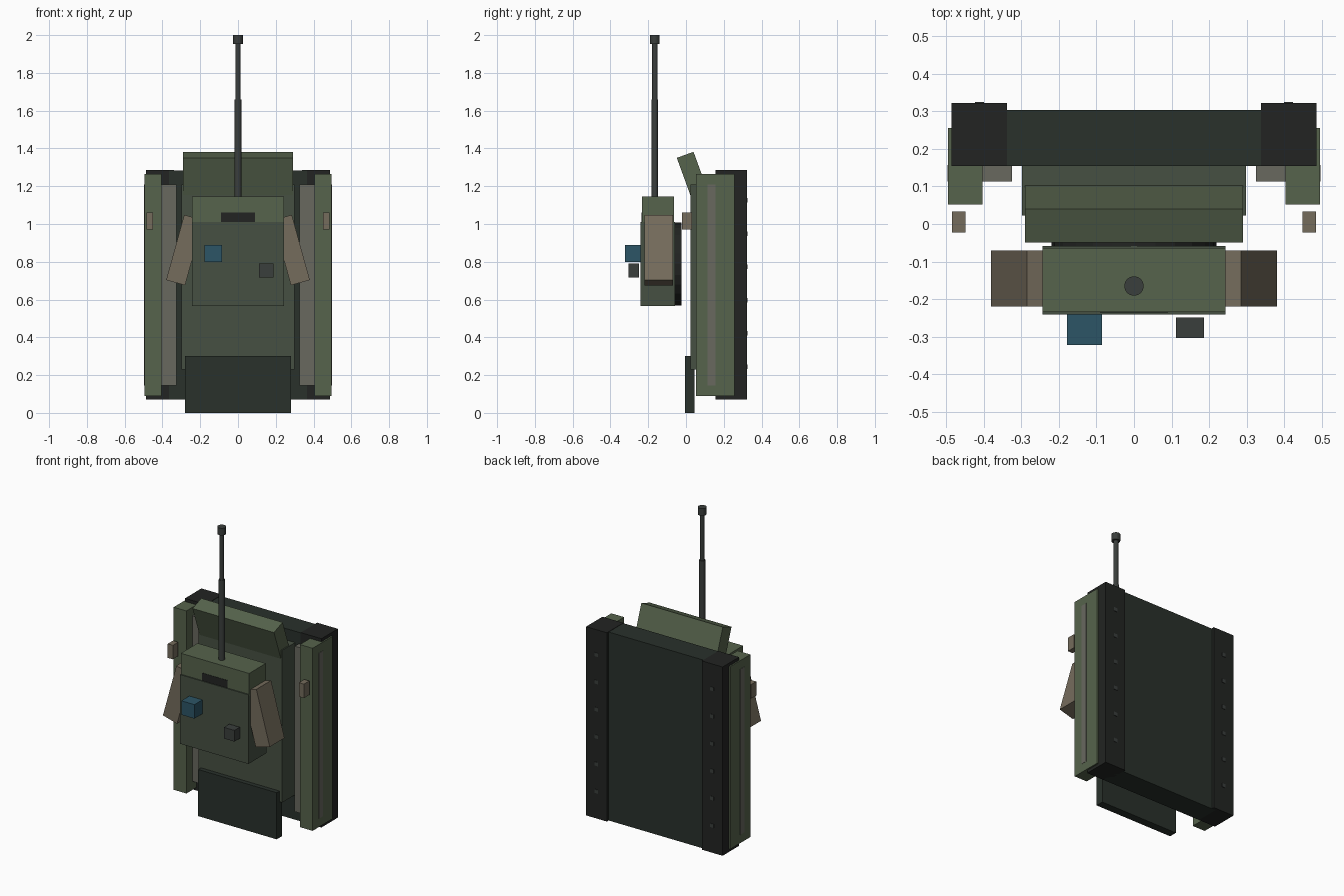
import bpy
import math

if "Cube" in bpy.data.objects:
    bpy.data.objects.remove(bpy.data.objects["Cube"])


def colour(name, hex_rgb):
    m = bpy.data.materials.new(name)
    c = [int(hex_rgb[i:i + 2], 16) / 255 for i in (0, 2, 4)]
    m.diffuse_color = [((v + 0.055) / 1.055) ** 2.4 for v in c] + [1]
    m.use_nodes = True
    m.node_tree.nodes["Principled BSDF"].inputs["Base Color"].default_value = m.diffuse_color
    return m


GREEN = colour("green", "56634C")
OLIVE = colour("olive", "465042")
DARK = colour("dark_green", "29312B")
BLACK = colour("black", "222422")
GREY = colour("grey", "68685F")
TAN = colour("tan", "756C5C")
BLUE = colour("blue", "2C5566")
STEEL = colour("steel", "3A3E3C")


def box(name, x, y, z, mat, rot=(0, 0, 0)):
    """Box from its (min, max) ranges, optionally turned about its centre."""
    r = (x, y, z)
    bpy.ops.mesh.primitive_cube_add(size=1, location=[(a + b) / 2 for a, b in r])
    o = bpy.context.object
    o.name = name
    o.dimensions = [b - a for a, b in r]
    bpy.ops.object.transform_apply(location=False, rotation=False, scale=True)
    o.rotation_euler = rot
    o.data.materials.append(mat)
    return o


def tube(name, radius, loc, depth, mat, sides=16, rot=(0, 0, 0)):
    bpy.ops.mesh.primitive_cylinder_add(vertices=sides, radius=radius, depth=depth,
                                        location=loc, rotation=rot)
    o = bpy.context.object
    o.name = name
    o.data.materials.append(mat)
    return o


def span(s, a, b):
    return tuple(sorted((s * a, s * b)))


# Hull: belly, upper deck, tilted nose plate and tail plate
box("belly", (-0.365, 0.365), (0.155, 0.304), (0.07, 1.283), DARK)
box("hull_deck", (-0.298, 0.298), (0.023, 0.17), (0.23, 1.21), OLIVE)
box("nose_plate", (-0.29, 0.29), (-0.007, 0.087), (1.114, 1.374), GREEN,
    (math.radians(20), 0, 0))
box("tail_plate", (-0.28, 0.28), (-0.006, 0.046), (0, 0.30), DARK)

# Tracks, fenders, skirts and their fittings on both sides
for s, side in ((-1, "left"), (1, "right")):
    box(side + "_track", span(s, 0.338, 0.486), (0.155, 0.322), (0.07, 1.285), BLACK)
    box(side + "_fender", span(s, 0.325, 0.4965), (0.113, 0.157), (0.145, 1.21), GREY)
    box(side + "_skirt", span(s, 0.404, 0.495), (0.052, 0.256), (0.09, 1.265), GREEN)
    box(side + "_marker_lamp", span(s, 0.449, 0.485), (-0.022, 0.033), (0.97, 1.06), TAN)
    for i in range(6):
        z = 0.245 + 0.176 * i
        box(f"{side}_track_bolt_{i}", span(s, 0.40, 0.424), (0.31, 0.325),
            (z - 0.012, z + 0.012), STEEL)
    # Slanted turret cheek
    box(side + "_turret_cheek", span(s, 0.2305, 0.3345), (-0.22, -0.07),
        (0.683, 1.041), TAN, (0, -s * math.radians(15.5), 0))

# Turret
tube("turret_ring", 0.219, (0, -0.05, 0.788), 0.05, BLACK, 24, (math.pi / 2, 0, 0))
box("turret_body", (-0.243, 0.243), (-0.241, -0.058), (0.565, 1.01), OLIVE)
box("turret_front", (-0.243, 0.243), (-0.234, -0.064), (1.0, 1.145), GREEN)
box("turret_slot", (-0.09, 0.09), (-0.236, -0.22), (1.0, 1.06), BLACK)
box("turret_sight", (-0.178, -0.085), (-0.322, -0.235), (0.80, 0.89), BLUE)
box("turret_hatch", (0.112, 0.187), (-0.304, -0.249), (0.718, 0.79), STEEL)

# Gun barrel
tube("barrel_base", 0.018, (0, -0.165, 1.39), 0.54, STEEL)
tube("barrel_tip", 0.0145, (0, -0.165, 1.81), 0.32, STEEL)
tube("muzzle", 0.026, (0, -0.165, 1.977), 0.046, STEEL)
